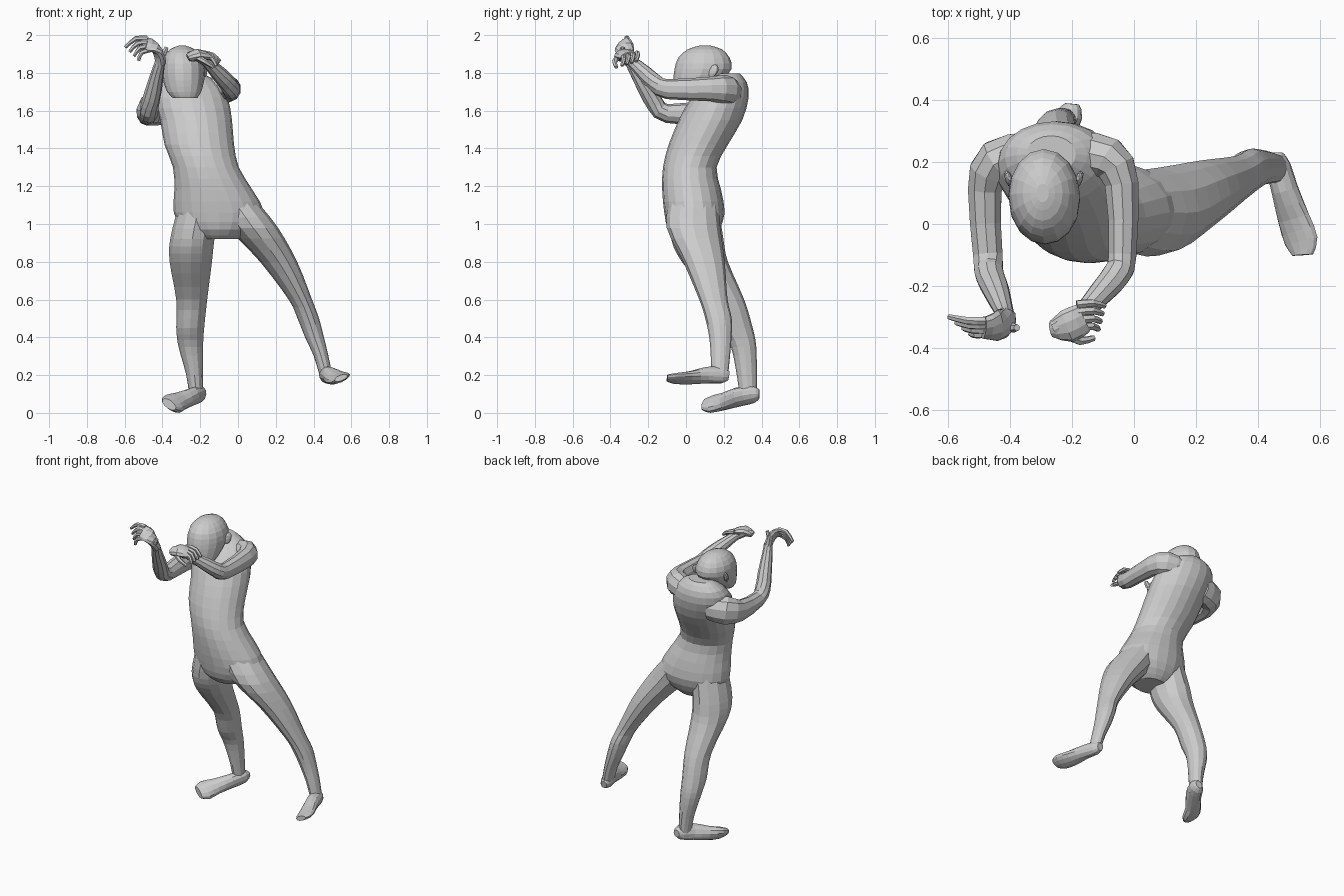
import bpy, bmesh, math
from mathutils import Vector


def spline(ctrl, steps):
    """Catmull-Rom interpolation of (x, y, z, ra, rb) stations."""
    out = []
    n = len(ctrl)
    for i in range(n - 1):
        p = [ctrl[max(i - 1, 0)], ctrl[i], ctrl[i + 1], ctrl[min(i + 2, n - 1)]]
        for s in range(steps):
            t = s / steps
            out.append([0.5 * (2 * b + (c - a) * t + (2 * a - 5 * b + 4 * c - d) * t * t
                               + (3 * b - a - 3 * c + d) * t ** 3) for a, b, c, d in zip(*p)])
    out.append(list(ctrl[-1]))
    return out


def loft(bm, ctrl, sides=12, steps=2, ref=None):
    """Elliptical tube; level rings when ref is None, else rings square to the path."""
    st = spline(ctrl, steps)
    rings = []
    for i, (x, y, z, ra, rb) in enumerate(st):
        u, v = Vector((1, 0, 0)), Vector((0, 1, 0))
        if ref:
            a, b = st[max(i - 1, 0)], st[min(i + 1, len(st) - 1)]
            t = (Vector(b[:3]) - Vector(a[:3])).normalized()
            v = t.cross(Vector(ref)).normalized()
            u = v.cross(t)
        c = Vector((x, y, z))
        rings.append([bm.verts.new(c + u * ra * math.cos(k * math.tau / sides)
                                   + v * rb * math.sin(k * math.tau / sides)) for k in range(sides)])
    for r, q in zip(rings, rings[1:]):
        for k in range(sides):
            j = (k + 1) % sides
            bm.faces.new((r[k], r[j], q[j], q[k]))
    bm.faces.new(rings[0])
    bm.faces.new(rings[-1])


def finish(bm, name):
    bmesh.ops.recalc_face_normals(bm, faces=bm.faces)
    me = bpy.data.meshes.new(name)
    bm.to_mesh(me)
    bm.free()
    ob = bpy.data.objects.new(name, me)
    bpy.context.collection.objects.link(ob)
    return ob


def part(name, *args):
    bm = bmesh.new()
    loft(bm, *args)
    return finish(bm, name)


# torso
body = part("body", [
    (-.10, .04, .92, .11, .09), (-.10, .04, .97, .19, .135),
    (-.10, .045, 1.06, .24, .16), (-.13, .03, 1.18, .207, .156),
    (-.17, .02, 1.30, .174, .142), (-.205, .065, 1.42, .184, .157),
    (-.222, .13, 1.55, .19, .168), (-.25, .18, 1.67, .195, .152),
    (-.262, .215, 1.75, .155, .107), (-.268, .225, 1.797, .08, .06)], 20, 2)


def fuse(name, *args):
    """Loft a part and union it with the torso."""
    ob = part(name, *args)
    ob.hide_render = True
    md = body.modifiers.new(name, 'BOOLEAN')
    md.operation = 'UNION'
    md.solver = 'EXACT'
    md.object = ob


# neck and head
fuse("neck", [(-.27, .21, 1.70, .07, .07), (-.28, .12, 1.81, .07, .065)], 12, 2, (1, 0, 0))
fuse("head", [(-.28, .00, 1.668, .065, .05), (-.285, .02, 1.70, .09, .08),
              (-.288, .06, 1.76, .109, .126), (-.29, .09, 1.82, .116, .151),
              (-.293, .095, 1.88, .103, .136), (-.295, .10, 1.925, .065, .09),
              (-.295, .10, 1.944, .02, .03)], 16, 2)
# legs
fuse("planted_leg", [
    (-.21, .045, 1.08, .11, .13), (-.242, .06, .92, .117, .138),
    (-.25, .10, .80, .112, .122), (-.245, .22, .60, .082, .088),
    (-.253, .27, .45, .074, .083), (-.25, .305, .35, .065, .067),
    (-.23, .322, .20, .044, .053), (-.22, .33, .07, .036, .044)], 12, 3)
fuse("stretched_leg", [
    (-.02, .04, 1.12, .12, .13), (.08, .04, .98, .132, .142),
    (.215, .095, .80, .098, .11), (.33, .145, .60, .062, .075),
    (.372, .172, .50, .057, .07), (.405, .182, .40, .05, .059),
    (.44, .182, .30, .039, .051), (.468, .178, .19, .034, .044)], 12, 3)
# feet
fuse("planted_foot", [
    (-.20, .388, .10, .022, .025), (-.207, .355, .098, .04, .048),
    (-.245, .28, .085, .043, .054), (-.305, .205, .062, .052, .044),
    (-.345, .14, .048, .066, .036), (-.365, .095, .045, .045, .022)], 12, 2, (1, 0, -.6))
fuse("stretched_foot", [
    (.462, .227, .195, .022, .025), (.466, .19, .20, .038, .045),
    (.487, .11, .20, .044, .044), (.515, .02, .186, .056, .03),
    (.54, -.055, .183, .058, .022), (.545, -.1, .185, .036, .015)], 12, 2, (1, 0, .4))
# arms
fuse("raised_arm", [
    (-.34, .23, 1.62, .08, .07), (-.44, .20, 1.615, .095, .077),
    (-.482, .11, 1.59, .07, .057), (-.472, -.10, 1.585, .05, .05),
    (-.467, -.16, 1.63, .048, .048), (-.447, -.21, 1.71, .044, .044),
    (-.422, -.275, 1.82, .032, .032), (-.41, -.30, 1.87, .03, .026)], 10, 2, (0, 0, 1))
fuse("folded_arm", [
    (-.17, .23, 1.69, .07, .07), (-.085, .21, 1.71, .08, .073),
    (-.04, .13, 1.715, .065, .057), (-.037, -.10, 1.714, .053, .047),
    (-.055, -.16, 1.745, .047, .047), (-.10, -.215, 1.795, .042, .042),
    (-.165, -.285, 1.86, .03, .03), (-.195, -.315, 1.88, .028, .026)], 10, 2, (0, 0, 1))

# bake the unions into one skin
dg = bpy.context.evaluated_depsgraph_get()
skin = bpy.data.meshes.new_from_object(body.evaluated_get(dg))
helpers = [m.object for m in body.modifiers]
body.modifiers.clear()
body.data = skin
for ob in helpers:
    bpy.data.objects.remove(ob)


def finger(bm, a, b, c, r=.013):
    loft(bm, [(*a, r * 1.1, r * 1.1), (*b, r, r), (*c, r * .7, r * .7)], 6, 2, (.3, .8, .5))


# raised hand, fingers spread sideways
hand = bmesh.new()
loft(hand, [(-.41, -.295, 1.85, .032, .028), (-.415, -.312, 1.89, .042, .027),
            (-.44, -.328, 1.935, .053, .025), (-.485, -.335, 1.955, .046, .02)],
     10, 2, (.5, -.45, -.65))
for i in range(4):
    t = i / 3
    finger(hand, (-.48 + .02 * t, -.312 - .042 * t, 1.982 - .057 * t),
           (-.54 + .03 * t, -.312 - .045 * t, 1.982 - .075 * t),
           (-.597 + .07 * t, -.30 - .055 * t, 1.935 - .07 * t))
finger(hand, (-.415, -.315, 1.88), (-.392, -.335, 1.905), (-.378, -.335, 1.935), .016)
finish(hand, "raised_hand")

# folded hand, fingers curled back beside the brow
hand = bmesh.new()
loft(hand, [(-.18, -.30, 1.868, .032, .028), (-.22, -.325, 1.89, .038, .028),
            (-.255, -.34, 1.885, .032, .026)], 10, 2, (.6, -.6, -.3))
loft(hand, [(-.265, -.34, 1.88, .028, .02), (-.215, -.33, 1.898, .055, .028),
            (-.165, -.305, 1.89, .05, .02)], 10, 2, (-.3, 1, .2))
for i in range(4):
    t = i / 3
    finger(hand, (-.185 + .01 * t, -.26 - .075 * t, 1.905 - .015 * t),
           (-.135, -.255 - .075 * t, 1.895 - .02 * t),
           (-.095 - .02 * t, -.265 - .075 * t, 1.862 - .025 * t))
finger(hand, (-.21, -.36, 1.88), (-.175, -.378, 1.86), (-.13, -.368, 1.83), .014)
finish(hand, "folded_hand")

# ears
for name, x, s in (("left_ear", -.178, 1), ("right_ear", -.404, -1)):
    bm = bmesh.new()
    bmesh.ops.create_uvsphere(bm, u_segments=8, v_segments=6, radius=1)
    for v in bm.verts:
        v.co = Vector((x + .013 * v.co.x + s * .008 * v.co.y,
                       .145 + .026 * v.co.y + .01 * v.co.z, 1.81 + .034 * v.co.z))
    finish(bm, name)
